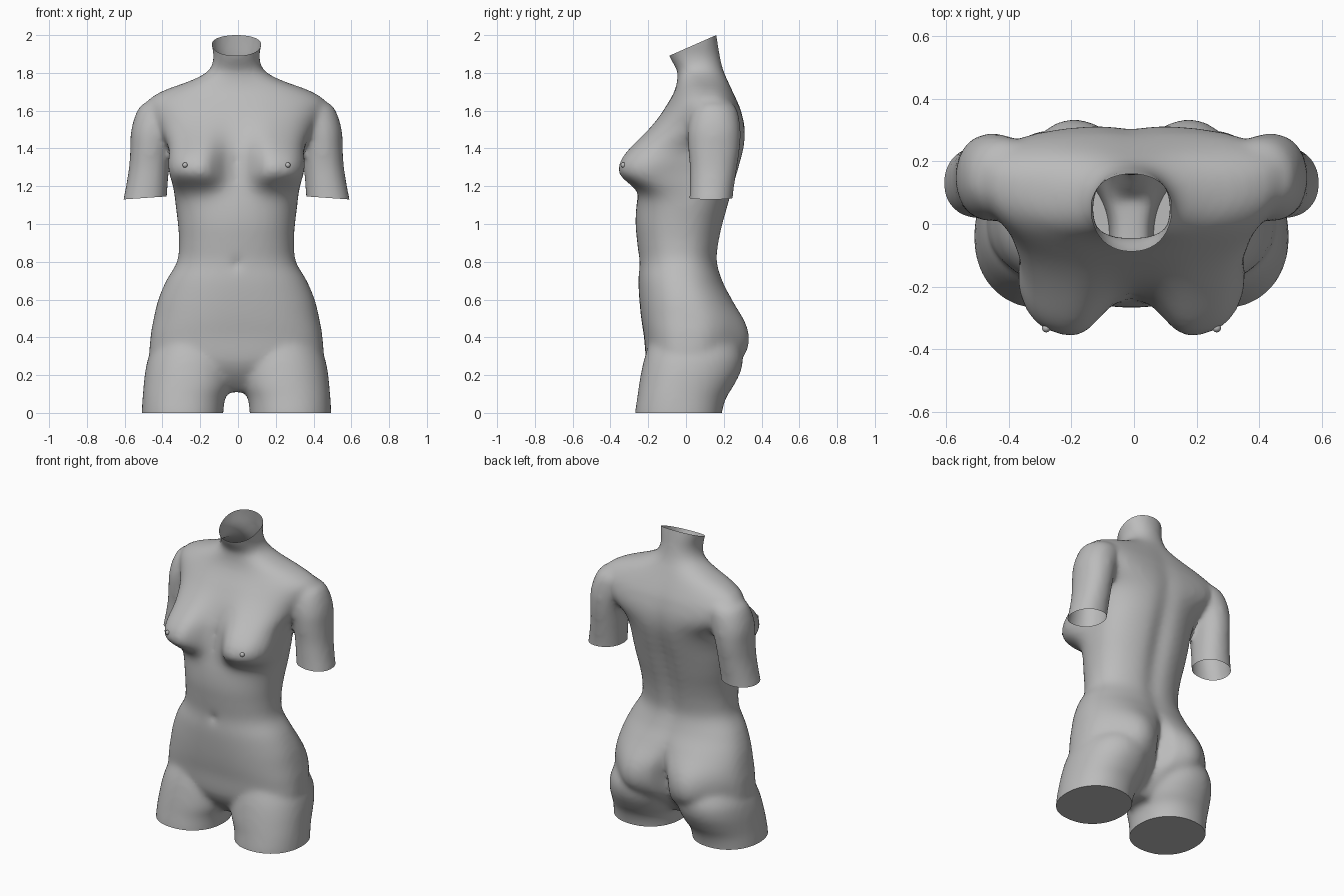
import bpy, bmesh, math
from mathutils import Matrix, Vector

if "Cube" in bpy.data.objects:
    bpy.data.objects.remove(bpy.data.objects["Cube"])

N = 72
bm = bmesh.new()


def bell(v, width, power=2):
    return math.exp(-abs(v / width) ** power)


def dense(rings, step=0.016):
    """Smooth in-between rings through the given ones."""
    def slope(i):
        a, b = rings[max(i - 1, 0)], rings[min(i + 1, len(rings) - 1)]
        return [(q - p) / (b[0] - a[0]) for p, q in zip(a, b)]
    out = []
    for i in range(len(rings) - 1):
        a, b, ma, mb = rings[i], rings[i + 1], slope(i), slope(i + 1)
        h = b[0] - a[0]
        n = max(1, round(h / step))
        for k in range(n):
            t = k / n
            out.append([(2*t**3 - 3*t*t + 1) * p + (t**3 - 2*t*t + t) * h * u
                        + (3*t*t - 2*t**3) * q + (t**3 - t*t) * h * v
                        for p, q, u, v in zip(a, b, ma, mb)])
    return out + [list(rings[-1])]


def loft(rings, side=1, body=False):
    """Closed stack of rounded rings: (z, centre x, half width, front y, back y, side y)."""
    loops = []
    for z, cx, w, yf, yb, ym in dense(rings):
        loop = []
        for i in range(N):
            a = 2 * math.pi * i / N
            c, s = math.cos(a), math.sin(a)
            power = 2.15
            if body:
                power += .45 * bell(z - .4, .2) + .1 * bell(z - 1.1, .4)
                power += 1.0 * bell(z - 1.55, .11) if s > 0 else .6 * bell(z - 1.32, .14)
            x = w * math.copysign(abs(c) ** (2 / power), c)
            t = abs(s) ** (2 / power)
            y = ym + (yb - ym) * t if s > 0 else ym - (ym - yf) * t
            if body and s < 0:
                # breasts swell out of the chest
                f = bell(z - 1.30, .18 if z > 1.30 else .105, 2 if z > 1.30 else 2.5)
                x *= 1 + .2 * bell(z - 1.30, .12) * abs(math.sin(2 * a))
                y -= .15 * f * bell(abs(x) - .24, .155, 3.5) * min(1, t * 2)
                # navel
                y += .02 * bell(x, .02) * bell(z - .79, .025)
            elif body:
                # buttocks, cleft and spine groove
                y += .105 * bell(z - .36, .18) * bell(abs(x) - .2, .16) * min(1, t * 1.5)
                y -= .06 * bell(x, .035) * bell(z - .36, .17)
                y -= .025 * bell(x, .06) * bell(z - 1.12, .42)
            loop.append(bm.verts.new((side * (cx + x), y, z)))
        loops.append(loop)
    faces = [bm.faces.new((a[i], a[(i + 1) % N], b[(i + 1) % N], b[i]))
             for a, b in zip(loops, loops[1:]) for i in range(N)]
    faces += [bm.faces.new(loops[0]), bm.faces.new(loops[-1])]
    bmesh.ops.recalc_face_normals(bm, faces=faces)


# trunk and neck
trunk = [
    (.11, .06, -.09, .08, 0), (.16, .20, -.14, .12, 0), (.22, .37, -.185, .17, 0),
    (.28, .452, -.21, .215, .01),
    (.40, .455, -.222, .245, .02), (.50, .438, -.237, .257, .02), (.60, .414, -.247, .235, 0),
    (.70, .372, -.252, .195, -.02), (.80, .315, -.248, .17, -.03), (.90, .304, -.258, .18, -.03),
    (1.0, .31, -.267, .202, -.02), (1.1, .322, -.262, .23, 0), (1.2, .33, -.245, .258, .02),
    (1.3, .335, -.225, .287, .04), (1.4, .352, -.21, .31, .08), (1.5, .42, -.175, .313, .13),
    (1.6, .472, -.12, .292, .145), (1.66, .462, -.083, .268, .14), (1.71, .378, -.058, .245, .125),
    (1.76, .24, -.047, .222, .10), (1.81, .15, -.047, .20, .08), (1.88, .122, -.085, .182, .05),
    (1.96, .133, -.112, .168, .04), (2.12, .14, -.14, .14, .02)]
loft([(z, 0, *r) for z, *r in trunk], body=True)

for s in (1, -1):
    # upper arm with shoulder cap
    loft([(1.0, .503, .117, .01, .24, .13), (1.14, .483, .114, .018, .248, .13),
          (1.2, .475, .11, .02, .255, .135), (1.3, .463, .106, .02, .27, .14),
          (1.4, .454, .108, .012, .285, .145), (1.5, .438, .119, .01, .288, .15),
          (1.6, .405, .12, .03, .272, .145), (1.64, .38, .11, .06, .245, .14),
          (1.665, .36, .05, .10, .2, .14)], s)
    # thigh
    loft([(-.12, .288, .214, -.275, .18, -.04), (0, .286, .216, -.27, .19, -.04),
          (.08, .278, .219, -.258, .213, -.04), (.14, .262, .23, -.25, .25, -.03),
          (.22, .25, .233, -.236, .29, -.01), (.30, .238, .226, -.217, .30, .01),
          (.40, .22, .19, -.18, .26, .02), (.52, .20, .13, -.10, .17, .02)], s)

mesh = bpy.data.meshes.new("torso_parts")
bm.to_mesh(mesh)
bm.free()
torso = bpy.data.objects.new("torso", mesh)
bpy.context.collection.objects.link(torso)

# blend the parts into one skin
rm = torso.modifiers.new("blend", 'REMESH')
rm.mode = 'VOXEL'
rm.voxel_size = 0.016
sm = torso.modifiers.new("soften", 'SMOOTH')
sm.factor = 0.5
sm.iterations = 10
skin = bpy.data.meshes.new_from_object(
    torso.evaluated_get(bpy.context.evaluated_depsgraph_get()))
torso.modifiers.clear()
torso.data = skin

bm = bmesh.new()
bm.from_mesh(skin)


def cut(point, normal, keep=lambda c: True):
    faces = [f for f in bm.faces if keep(f.calc_center_median())]
    edges = {e for f in faces for e in f.edges}
    verts = {v for f in faces for v in f.verts}
    bmesh.ops.bisect_plane(bm, geom=[*verts, *edges, *faces], plane_co=point,
                           plane_no=Vector(normal).normalized(), clear_outer=True)


# flat closed thigh ends
cut((0, 0, 0), (0, 0, -1))
bmesh.ops.holes_fill(bm, edges=[e for e in bm.edges if e.is_boundary], sides=0)
# open slanted neck and open sleeve ends
cut((0, -.09, 1.89), (0, -.11, .25))
for s in (1, -1):
    cut((s * .485, 0, 1.138), (-s * .07, 0, -1),
        lambda c: c.x * s > .35 and c.y > -.03 and .93 < c.z < 1.25)
bmesh.ops.translate(bm, verts=bm.verts, vec=(-.008, 0, 0))
# nipples sit on the skin
for s in (1, -1):
    tip = min((v.co for v in bm.verts
               if abs(v.co.x + .008 - s * .272) < .015 and abs(v.co.z - 1.312) < .015),
              key=lambda p: p.y)
    bmesh.ops.create_uvsphere(
        bm, u_segments=12, v_segments=8, radius=.014,
        matrix=Matrix.Translation((s * .272 - .008, tip.y + .006, 1.312)))
bm.to_mesh(skin)
bm.free()

# one plain grey
grey = bpy.data.materials.new("plain grey")
grey.diffuse_color = (.5, .5, .5, 1)
grey.use_nodes = True
grey.node_tree.nodes["Principled BSDF"].inputs["Base Color"].default_value = grey.diffuse_color
skin.materials.clear()
skin.materials.append(grey)
bpy.ops.object.select_all(action='DESELECT')
torso.select_set(True)
bpy.context.view_layer.objects.active = torso
bpy.ops.object.shade_smooth_by_angle(angle=math.radians(40))
